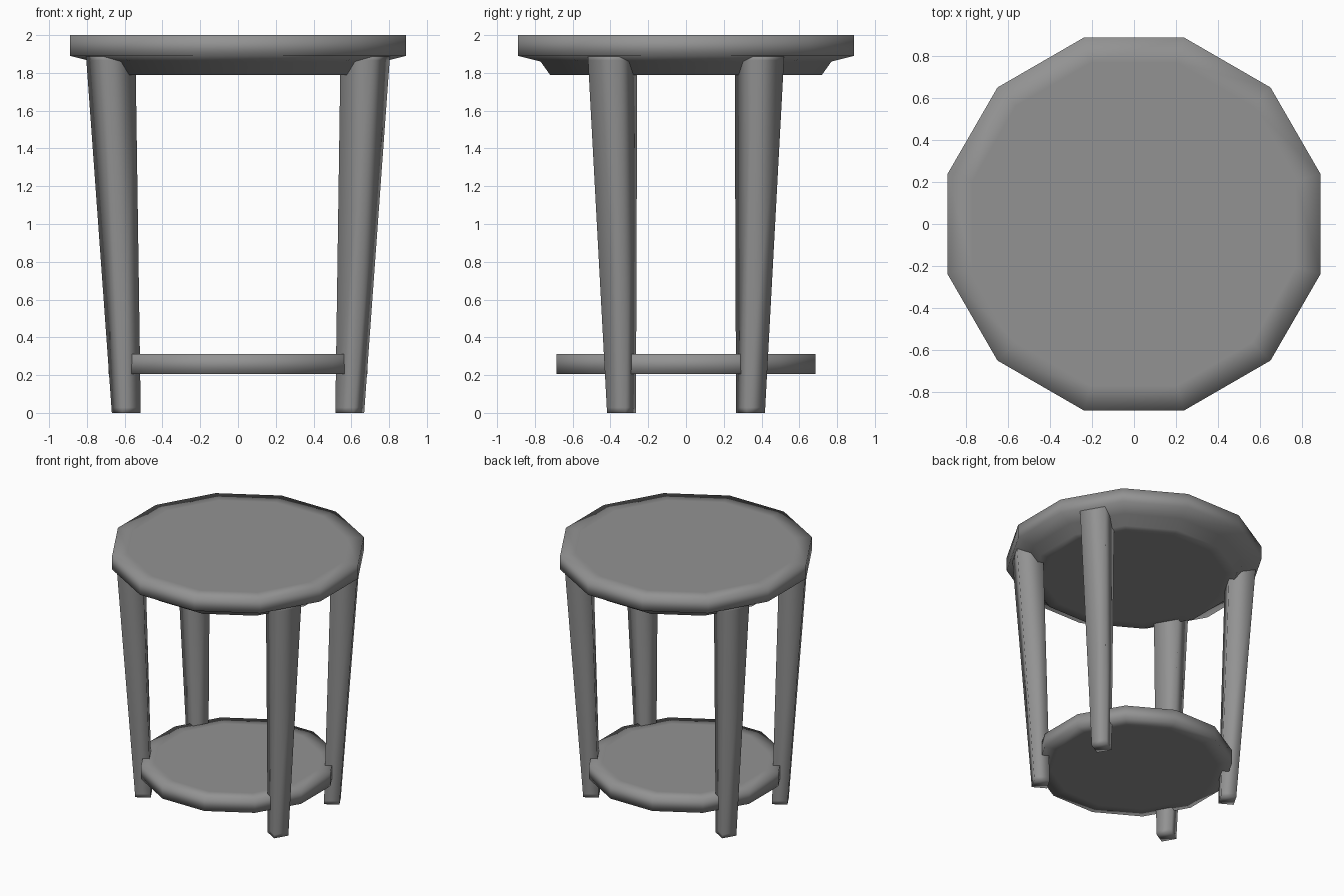
import bpy, bmesh
from math import sin, cos, radians, pi
from mathutils import Vector

if "Cube" in bpy.data.objects:
    bpy.data.objects.remove(bpy.data.objects["Cube"])

# Dark grey finish shared by all parts
grey = bpy.data.materials.new("dark_grey")
grey.diffuse_color = (.29, .29, .29, 1)
grey.use_nodes = True
grey.node_tree.nodes["Principled BSDF"].inputs["Base Color"].default_value = grey.diffuse_color


def finish(bm, name):
    bmesh.ops.recalc_face_normals(bm, faces=bm.faces)
    for f in bm.faces:
        f.smooth = True
    me = bpy.data.meshes.new(name)
    bm.to_mesh(me)
    bm.free()
    me.materials.append(grey)
    ob = bpy.data.objects.new(name, me)
    bpy.context.collection.objects.link(ob)
    return ob


def bridge(bm, rings):
    """Skin a stack of closed rings and cap both ends."""
    for a, b in zip(rings, rings[1:]):
        n = len(a)
        for i in range(n):
            j = (i + 1) % n
            bm.faces.new((a[i], a[j], b[j], b[i]))
    bm.faces.new(rings[0])
    bm.faces.new(rings[-1])


def disc(name, profile, sides=12):
    """Twelve-sided turned slab; profile is (flat radius, height)."""
    bm = bmesh.new()
    rings = []
    for r, z in profile:
        r /= cos(pi / sides)
        rings.append([bm.verts.new((r * cos((k + .5) * 2 * pi / sides),
                                    r * sin((k + .5) * 2 * pi / sides), z))
                      for k in range(sides)])
    bridge(bm, rings)
    return finish(bm, name)


def leg(name, angle):
    """Splayed, tapered square leg turned to face outwards, softly shaded."""
    bm = bmesh.new()
    a = radians(angle)
    out, side = Vector((cos(a), sin(a), 0)), Vector((-sin(a), cos(a), 0))
    rings = []
    for t in (0, .015, .985, 1):
        r, half, z = .683 + .095 * t, .056 + .040 * t, 1.895 * t
        rings.append([bm.verts.new(out * (r + u * half) + side * v * half
                                   + Vector((0, 0, z)))
                      for u, v in ((1, -1), (1, 1), (-1, 1), (-1, -1))])
    bridge(bm, rings)
    return finish(bm, name)


# Top with stepped underside
disc("table_top", [(.64, 1.79), (.72, 1.79), (.77, 1.86), (.89, 1.89),
                   (.89, 2.0), (.77, 2.0)])
# Lower shelf
disc("lower_shelf", [(.58, .205), (.685, .205), (.685, .313), (.58, .313)])
# Four legs
for name, ang in (("back_right_leg", 30), ("back_left_leg", 150),
                  ("front_left_leg", 210), ("front_right_leg", 330)):
    leg(name, ang)
